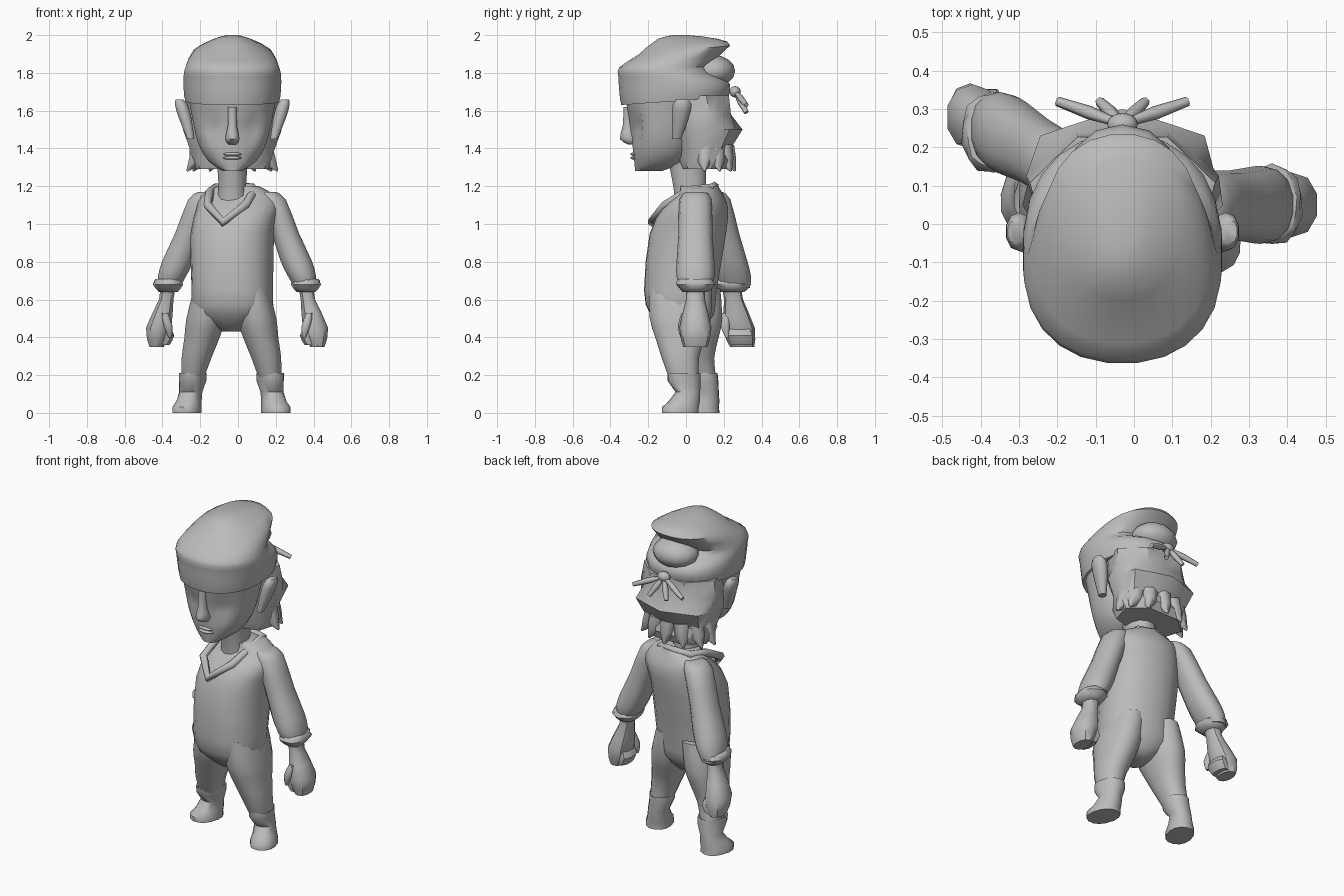
import bpy, bmesh, math
from math import cos, sin, pi, tau

if "Cube" in bpy.data.objects:
    bpy.data.objects.remove(bpy.data.objects["Cube"], do_unlink=True)

GREY = (.5, .5, .5, 1)
MID = -.03  # the figure's own centre line

clay = bpy.data.materials.new("plain grey")
clay.use_nodes = True
clay.diffuse_color = GREY
clay.node_tree.nodes["Principled BSDF"].inputs["Base Color"].default_value = GREY


def link(name, data):
    data.materials.append(clay)
    thing = bpy.data.objects.new(name, data)
    bpy.context.collection.objects.link(thing)
    return thing


def finish(name, bm, angle):
    bmesh.ops.recalc_face_normals(bm, faces=bm.faces)
    mesh = bpy.data.meshes.new(name)
    bm.to_mesh(mesh)
    bm.free()
    mesh.shade_smooth()
    mesh.set_sharp_from_angle(angle=math.radians(angle))
    return link(name, mesh)


def ring(z, wide, deep, x=MID, y=0, lift=0):
    return (x, y, z, wide / 2, deep / 2, lift)


def smooth_rings(rings, steps):
    """Spline the key rings so that a few describe a rounded form."""
    result = []
    for k in range(len(rings) - 1):
        before, after = rings[max(k - 1, 0)], rings[min(k + 2, len(rings) - 1)]
        for step in range(steps):
            t = step / steps
            result.append(tuple(
                b + t * (c - a) / 2 + t * t * (a - b * 5 / 2 + c * 2 - d / 2)
                + t ** 3 * (b * 3 - a - c * 3 + d) / 2
                for a, b, c, d in zip(before, rings[k], rings[k + 1], after)))
    return result + [rings[-1]]


def squash(value, power):
    return math.copysign(abs(value) ** power, value)


def loft(name, rings, sides=16, steps=2, power=.9, yaw=0, jag=0, angle=50):
    bm = bmesh.new()
    loops = []
    for k, (x, y, z, rx, ry, lift) in enumerate(smooth_rings(rings, steps)):
        loop = []
        for i in range(sides):
            turn = tau * (i + .5) / sides
            rough = 1 + jag * (-1) ** (i + k // 2)
            u = rx * rough * squash(cos(turn), power)
            v = ry * rough * squash(sin(turn), power)
            loop.append(bm.verts.new((x + u * cos(yaw) - v * sin(yaw),
                                      y + u * sin(yaw) + v * cos(yaw), z + lift * v)))
        loops.append(loop)
    for low, high in zip(loops, loops[1:]):
        for i in range(sides):
            j = (i + 1) % sides
            bm.faces.new((low[i], low[j], high[j], high[i]))
    bm.faces.new(loops[0])
    bm.faces.new(loops[-1])
    return finish(name, bm, angle)


def pair(part, rings, shift, lag=0, swing=0, yaw=0, **options):
    """Build the left part, and the right one set back by a rule of height."""
    loft("left_" + part, rings, yaw=yaw, **options)
    other = [(-x - shift, y + lag + swing * z, z, *rest) for x, y, z, *rest in rings]
    loft("right_" + part, other, yaw=-yaw, **options)


def ball(name, centre, size):
    bm = bmesh.new()
    bmesh.ops.create_uvsphere(bm, u_segments=12, v_segments=8, radius=1)
    bmesh.ops.scale(bm, vec=size, verts=bm.verts)
    bmesh.ops.translate(bm, vec=centre, verts=bm.verts)
    return finish(name, bm, 80)


def tube(name, points, depth, taper=None, closed=False):
    curve = bpy.data.curves.new(name, "CURVE")
    curve.dimensions = "3D"
    curve.bevel_depth = depth
    curve.bevel_resolution = 1
    curve.use_fill_caps = True
    spline = curve.splines.new("POLY")
    spline.points.add(len(points) - 1)
    for i, place in enumerate(points):
        spline.points[i].co = (*place, 1)
        spline.points[i].radius = taper[i] if taper else 1
    spline.use_cyclic_u = closed
    return link(name, curve)


# Torso, turned slightly to its right
loft("torso", [
    ring(z=.43, wide=.1, deep=.16),
    ring(z=.52, wide=.4, deep=.33, y=-.02),
    ring(z=.65, wide=.43, deep=.38, y=-.03),
    ring(z=.95, wide=.44, deep=.4, y=.01),
    ring(z=1.08, wide=.44, deep=.34, x=0, y=.05),
    ring(z=1.15, wide=.4, deep=.23, x=0, y=.08),
    ring(z=1.2, wide=.22, deep=.2, x=0, y=.07)], sides=20, yaw=-.2)

# Neck and open collar
loft("neck", [ring(z=1.1, wide=.17, deep=.18, y=.03),
              ring(z=1.2, wide=.15, deep=.18, y=.02),
              ring(z=1.4, wide=.18, deep=.22)], sides=12)
tube("collar", [(-.08, -.18, 1.01), (.04, -.11, 1.1), (.09, .02, 1.18), (.08, .13, 1.19),
                (MID, .15, 1.2), (-.12, .13, 1.19), (-.15, .02, 1.17), (-.16, -.11, 1.1)],
     depth=.024, closed=True)

# Trouser legs and boots
stance = dict(shift=.07, lag=.11, swing=-.1)
pair("trouser_leg", [
    ring(z=.66, wide=.19, deep=.34, x=.07, y=-.03),
    ring(z=.5, wide=.21, deep=.33, x=.1, y=-.03),
    ring(z=.4, wide=.19, deep=.27, x=.12, y=-.03),
    ring(z=.29, wide=.16, deep=.2, x=.15, y=-.03),
    ring(z=.18, wide=.12, deep=.16, x=.17, y=-.01)], sides=16, **stance)
pair("boot", [
    ring(z=.2, wide=.11, deep=.15, x=.17, y=-.01),
    ring(z=.21, wide=.14, deep=.18, x=.17, y=-.01),
    ring(z=.17, wide=.14, deep=.18, x=.17, y=-.01),
    ring(z=.11, wide=.12, deep=.13, x=.18, y=.01),
    ring(z=.06, wide=.13, deep=.17, x=.19, y=-.01),
    ring(z=.03, wide=.15, deep=.2, x=.2, y=-.03),
    ring(z=0, wide=.15, deep=.2, x=.2, y=-.03)], sides=14, steps=1, yaw=.3, **stance)

# Sleeves, rolled cuffs and fists
pair("sleeve", [
    ring(z=1.17, wide=.1, deep=.1, x=.15, y=.05),
    ring(z=1.13, wide=.15, deep=.17, x=.18, y=.05),
    ring(z=.95, wide=.15, deep=.18, x=.25, y=.05),
    ring(z=.8, wide=.17, deep=.2, x=.31, y=.05),
    ring(z=.72, wide=.15, deep=.2, x=.34, y=.05),
    ring(z=.66, wide=.12, deep=.16, x=.36, y=.05)],
    sides=14, shift=.01, lag=.36, swing=-.23)
reach = dict(shift=.01, lag=.31, swing=-.18)
pair("cuff", [
    ring(z=.71, wide=.13, deep=.17, x=.36, y=.05),
    ring(z=.68, wide=.16, deep=.21, x=.36, y=.05),
    ring(z=.64, wide=.1, deep=.13, x=.36, y=.05)], sides=14, jag=.03, **reach)
pair("hand", [
    ring(z=.68, wide=.09, deep=.11, x=.36, y=.05),
    ring(z=.6, wide=.08, deep=.1, x=.37, y=.05),
    ring(z=.45, wide=.14, deep=.17, x=.41, y=.05),
    ring(z=.35, wide=.08, deep=.13, x=.42, y=.05)], sides=10, angle=40, **reach)
pair("curled_fingers", [
    ring(z=.45, wide=.04, deep=.12, x=.37, y=.05),
    ring(z=.41, wide=.07, deep=.14, x=.36, y=.05),
    ring(z=.36, wide=.06, deep=.12, x=.38, y=.05)], sides=8, angle=40, **reach)
pair("thumb", [
    ring(z=.53, wide=.04, deep=.05, x=.38),
    ring(z=.46, wide=.05, deep=.05, x=.36, y=-.02),
    ring(z=.4, wide=.02, deep=.02, x=.35, y=-.02)], sides=8, **reach)

# Face, with the eye sockets pressed in by rule
face = loft("face", [
    ring(z=1.28, wide=.1, deep=.14, y=-.2),
    ring(z=1.33, wide=.25, deep=.27, y=-.14),
    ring(z=1.42, wide=.36, deep=.33, y=-.12),
    ring(z=1.54, wide=.42, deep=.38, y=-.11),
    ring(z=1.65, wide=.46, deep=.44, y=-.1)], sides=24)
for vert in face.data.vertices:
    across, out, height = vert.co
    if 1.47 < height < 1.57 and .04 < abs(across - MID) < .15 and out < -.15:
        vert.co.y += .025

loft("nose", [
    ring(z=1.42, wide=.04, deep=.05, y=-.28),
    ring(z=1.45, wide=.08, deep=.1, y=-.3),
    ring(z=1.52, wide=.05, deep=.07, y=-.3),
    ring(z=1.62, wide=.05, deep=.06, y=-.3)], sides=10)
for lip, height in (("upper_lip", 1.37), ("lower_lip", 1.35)):
    ball(lip, centre=(MID, -.27, height), size=(.05, .025, .01))
pair("ear", [
    ring(z=1.45, wide=.04, deep=.05, x=.19, y=-.05),
    ring(z=1.56, wide=.07, deep=.09, x=.22, y=-.03),
    ring(z=1.63, wide=.07, deep=.1, x=.24, y=-.02),
    ring(z=1.66, wide=.04, deep=.06, x=.25, y=-.02)], shift=.06, sides=10)

# Hair: a lumpy mass ending in broad pointed locks
loft("hair", [
    ring(z=1.29, wide=.4, deep=.26, y=.1),
    ring(z=1.34, wide=.44, deep=.3, y=.1),
    ring(z=1.4, wide=.44, deep=.28, y=.09),
    ring(z=1.5, wide=.51, deep=.38, y=.1),
    ring(z=1.58, wide=.49, deep=.33, y=.08),
    ring(z=1.68, wide=.47, deep=.35, y=.06)], sides=14, steps=1, jag=.05, angle=35)
for i in range(7):
    turn = pi * i / 6
    lock = [(MID + .24 * grow * cos(turn), .1 + .16 * grow * sin(turn), 1.28 + rise)
            for grow, rise in ((.7, .13), (.8, .06), (1, 0))]
    tube("hair_lock", lock, depth=.05, taper=(1, .9, .1))

# Cap: rim and crown either side of a gap at the back, with hair showing in it
loft("cap", [
    ring(z=1.66, wide=.44, deep=.5, y=-.07, lift=.07),
    ring(z=1.65, wide=.5, deep=.57, y=-.06, lift=.07),
    ring(z=1.72, wide=.52, deep=.59, y=-.06, lift=.07),
    ring(z=1.78, wide=.52, deep=.54, y=-.09),
    ring(z=1.83, wide=.5, deep=.47, y=-.12),
    ring(z=1.92, wide=.41, deep=.49, y=-.01, lift=.1),
    ring(z=1.98, wide=.2, deep=.32, y=.01),
    ring(z=2, wide=.06, deep=.08, y=-.03)], sides=24, angle=60)
ball("crown_hair", centre=(MID, .14, 1.81), size=(.14, .12, .085))

# Knot and loose tails tied behind the cap
knot = (MID, .26, 1.7)
ball("cap_knot", centre=knot, size=(.04, .03, .03))
for spread, drop in ((.17, .07), (.06, .11)):
    for side in (1, -1):
        x, y, z = knot
        tail = [knot, (x + side * spread / 2, y + .03, z - drop / 2),
                (x + side * spread, y + .06, z - drop)]
        tube("cap_tail", tail, depth=.018, taper=(.5, 1, .7))
